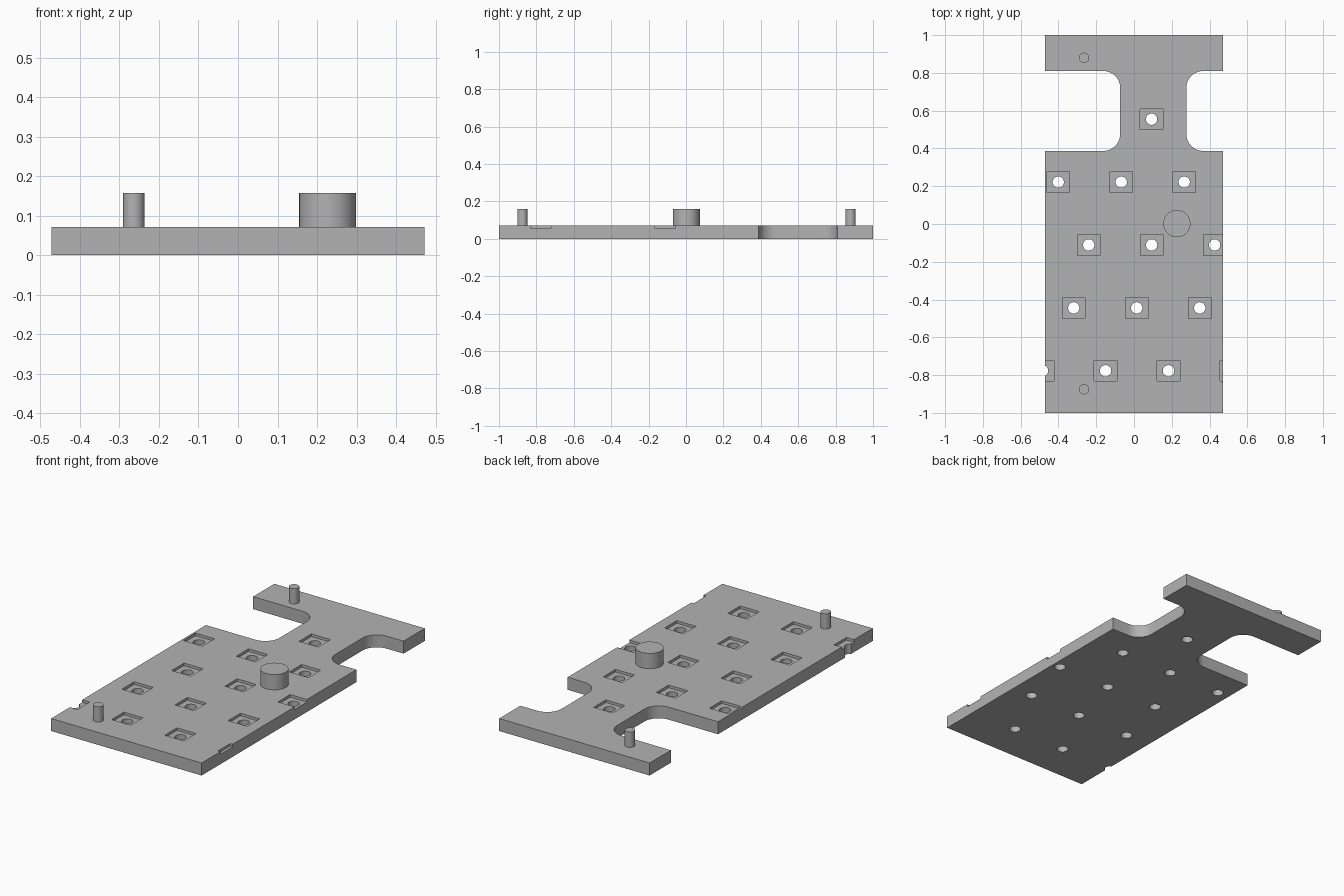
import bpy, bmesh, math
from mathutils import Matrix, Vector

if "Cube" in bpy.data.objects:
    bpy.data.objects.remove(bpy.data.objects["Cube"], do_unlink=True)

HALF_W, THICK, PEG_TOP = 0.472, 0.071, 0.158
PITCH = 1 / 3

grey = bpy.data.materials.new("plain_grey")
grey.use_nodes = True
grey.diffuse_color = (0.45, 0.45, 0.45, 1)
grey.node_tree.nodes["Principled BSDF"].inputs["Base Color"].default_value = grey.diffuse_color


def make_object(name, bm):
    bmesh.ops.recalc_face_normals(bm, faces=bm.faces)
    mesh = bpy.data.meshes.new(name)
    bm.to_mesh(mesh)
    bm.free()
    mesh.materials.append(grey)
    obj = bpy.data.objects.new(name, mesh)
    bpy.context.collection.objects.link(obj)
    return obj


def add_cylinder(bm, x, y, z0, z1, radius, sides):
    bmesh.ops.create_cone(bm, cap_ends=True, segments=sides, radius1=radius, radius2=radius,
                          depth=z1 - z0, matrix=Matrix.Translation((x, y, (z0 + z1) / 2)))


def add_box(bm, x, y, z0, z1, width, length):
    size = Matrix.Diagonal((width, length, z1 - z0, 1))
    bmesh.ops.create_cube(bm, size=1, matrix=Matrix.Translation((x, y, (z0 + z1) / 2)) @ size)


def smooth(obj):
    bpy.ops.object.select_all(action="DESELECT")
    obj.select_set(True)
    bpy.context.view_layer.objects.active = obj
    bpy.ops.object.shade_smooth_by_angle(angle=math.radians(30))


def neck_side(neck_x, edge_x):
    """Outline of one side notch, from its front corner to its back corner."""
    front, back, r, steps = 0.387, 0.81, 0.09, 12
    out = math.copysign(1, edge_x)
    cx = neck_x + out * r
    points = [(edge_x, front)]
    for cy, start in ((front + r, -90), (back - r, -180)):
        for i in range(steps + 1):
            a = math.radians(start - 90 * i / steps)
            points.append((cx + out * r * math.cos(a), cy + r * math.sin(a)))
    return points + [(edge_x, back)]


# Plate outline with a filleted neck, extruded upwards
outline = [(-HALF_W, -1), (HALF_W, -1)] + neck_side(0.277, HALF_W)
outline += [(HALF_W, 1), (-HALF_W, 1)] + neck_side(-0.073, -HALF_W)[::-1]
bm = bmesh.new()
base = bm.faces.new([bm.verts.new((x, y, 0)) for x, y in outline])
top = bmesh.ops.extrude_face_region(bm, geom=[base])["geom"]
bmesh.ops.translate(bm, vec=Vector((0, 0, THICK)),
                    verts=[v for v in top if isinstance(v, bmesh.types.BMVert)])
plate = make_object("base_plate", bm)

# Staggered rows of holes: first x, y, number in the row
rows = [(0.093, 0.555, 1), (-0.401, 0.222, 3), (-0.24, -0.111, 3),
        (-0.319, -0.444, 3), (-0.484, -0.777, 4)]
pockets, holes = bmesh.new(), bmesh.new()
for x0, y, count in rows:
    for i in range(count):
        add_box(pockets, x0 + i * PITCH, y, THICK - 0.015, THICK + 0.05, 0.12, 0.11)
        add_cylinder(holes, x0 + i * PITCH, y, -0.05, THICK + 0.05, 0.03, 32)

# Cut the square pockets, then the through holes
for name, cutter_bm in (("pocket_cutter", pockets), ("hole_cutter", holes)):
    cutter = make_object(name, cutter_bm)
    cutter.hide_render = True
    cut = plate.modifiers.new(name, "BOOLEAN")
    cut.operation, cut.solver, cut.object = "DIFFERENCE", "EXACT", cutter
    bpy.context.view_layer.objects.active = plate
    bpy.ops.object.modifier_apply(modifier=cut.name)
    bpy.data.objects.remove(cutter, do_unlink=True)
smooth(plate)

# Upright pegs: two thin locating pins and one thick post
for name, x, y, radius in (("front_pin", -0.264, -0.875, 0.027),
                           ("back_pin", -0.264, 0.88, 0.027),
                           ("thick_post", 0.227, 0.002, 0.072)):
    bm = bmesh.new()
    add_cylinder(bm, x, y, THICK, PEG_TOP, radius, 48)
    smooth(make_object(name, bm))
